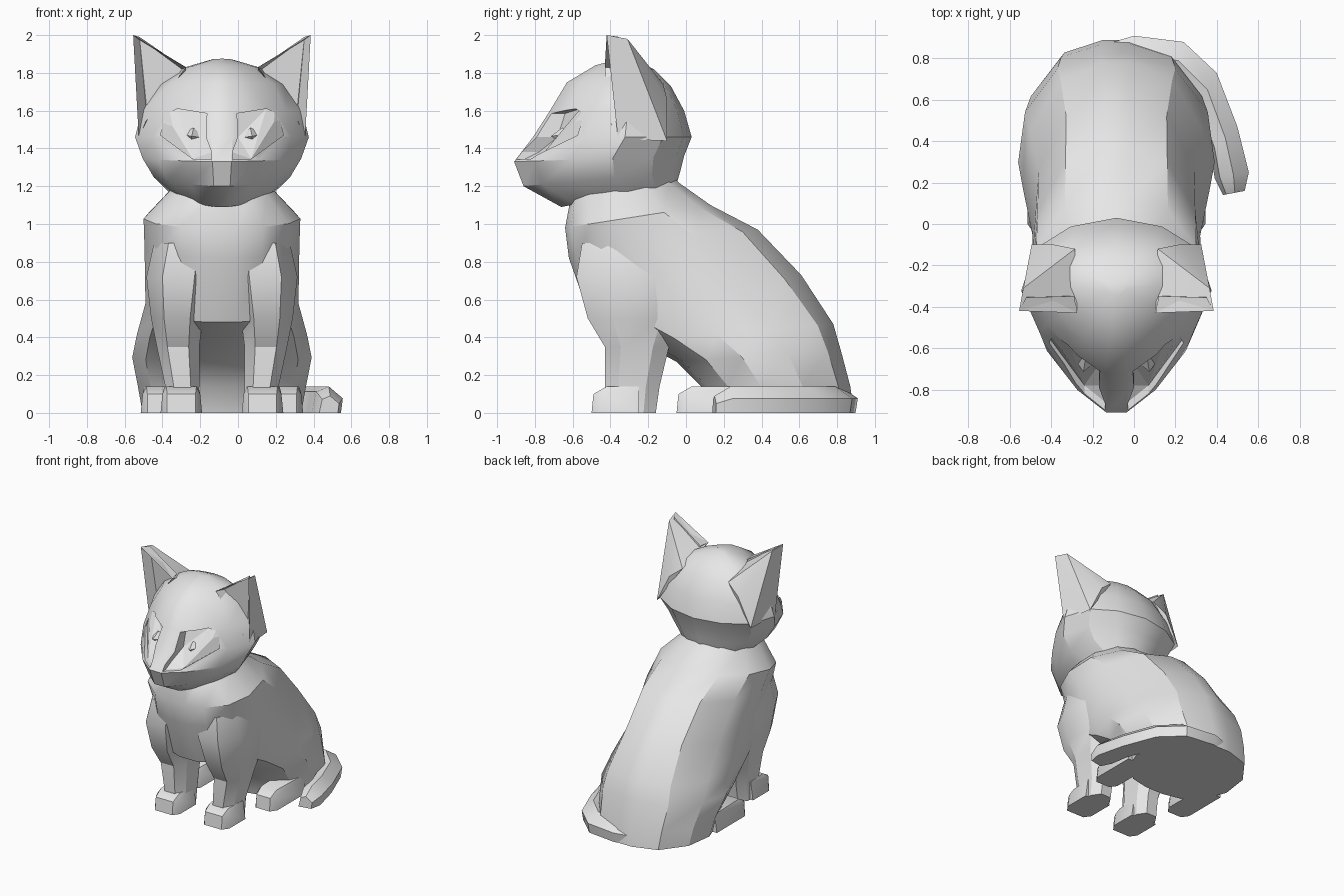
import bpy, bmesh, math

if "Cube" in bpy.data.objects:
    bpy.data.objects.remove(bpy.data.objects["Cube"])

CX = -0.085          # symmetry plane of the animal
grey = bpy.data.materials.new("plain grey")
grey.diffuse_color = (0.8, 0.8, 0.8, 1)
grey.use_nodes = True
grey.node_tree.nodes["Principled BSDF"].inputs["Base Color"].default_value = grey.diffuse_color


def activate(ob):
    bpy.ops.object.select_all(action='DESELECT')
    ob.select_set(True)
    bpy.context.view_layer.objects.active = ob


def finish(name, bm, mirror=False, x=CX, smooth=True):
    bmesh.ops.recalc_face_normals(bm, faces=bm.faces)
    me = bpy.data.meshes.new(name)
    bm.to_mesh(me)
    bm.free()
    me.materials.append(grey)
    ob = bpy.data.objects.new(name, me)
    bpy.context.collection.objects.link(ob)
    ob.location.x = x
    activate(ob)
    if smooth:
        bpy.ops.object.shade_smooth_by_angle(angle=math.radians(30))
    if mirror:
        ob.modifiers.new("mirror", 'MIRROR').use_mirror_merge = False
    return ob


def loft(rings):
    """Skin a list of equal rings and close both ends."""
    bm = bmesh.new()
    rows = [[bm.verts.new(p) for p in r] for r in rings]
    n = len(rows[0])
    for a, b in zip(rows, rows[1:]):
        for i in range(n):
            j = (i + 1) % n
            bm.faces.new((a[i], a[j], b[j], b[i]))
    bm.faces.new(rows[0])
    bm.faces.new(rows[-1])
    return bm


def hull(points):
    bm = bmesh.new()
    for p in points:
        bm.verts.new(p)
    bmesh.ops.convex_hull(bm, input=bm.verts)
    return bm


def slanted_ring(shape, fy, fz, by, bz, w):
    """Symmetric ring running from a front point to a back point."""
    half = [(u * w, fy + v * (by - fy), fz + v * (bz - fz)) for u, v in shape]
    return half + [(-x, y, z) for x, y, z in reversed(half) if x > 1e-6]


def box_ring(z, x0, x1, y0, y1):
    """Rectangle with clipped corners."""
    dx, dy = (x1 - x0) * .25, (y1 - y0) * .25
    return [(x0 + dx, y0, z), (x1 - dx, y0, z), (x1, y0 + dy, z), (x1, y1 - dy, z),
            (x1 - dx, y1, z), (x0 + dx, y1, z), (x0, y1 - dy, z), (x0, y0 + dy, z)]


# Torso: slanted rings from the seat up to the neck
body_shape = [(.18, 0), (.52, .04), (.85, .18), (1, .4), (.93, .68), (.6, .92), (.15, 1)]
torso = [(.12, 0, .89, 0, .42), (.08, .14, .87, .14, .445), (-.05, .27, .82, .33, .475),
         (-.25, .38, .78, .47, .45), (-.5, .48, .61, .73, .405), (-.62, .82, .38, .97, .41),
         (-.64, .98, .13, 1.10, .415), (-.61, 1.14, -.04, 1.22, .28), (-.5, 1.25, -.1, 1.28, .2)]
finish("torso", loft([slanted_ring(body_shape, *r) for r in torso]))

# Head: rings with a pointed muzzle
head_shape = [(.12, 0), (.45, .12), (.8, .33), (1, .58), (.86, .82), (.48, .95), (0, 1)]
skull = [(-.66, 1.09, -.05, 1.21, .27), (-.86, 1.2, -.03, 1.28, .36), (-.91, 1.33, -.01, 1.36, .42),
         (-.81, 1.46, .03, 1.46, .46), (-.72, 1.6, -.01, 1.6, .425), (-.63, 1.75, -.08, 1.73, .335),
         (-.48, 1.84, -.17, 1.82, .2), (-.35, 1.875, -.28, 1.87, .05)]
head = finish("head", loft([slanted_ring(head_shape, *r) for r in skull]))

# Eye sockets cut into the face
socket = [(.325, 1.47, -.55), (.30, 1.58, -.55), (.235, 1.61, -.56), (.08, 1.585, -.64),
          (.085, 1.46, -.68), (.055, 1.38, -.78), (.055, 1.34, -.86), (.155, 1.345, -.78)]
bm = loft([[(x, -1.2, z) for x, z, y in socket], [(x, y, z) for x, z, y in socket]])
bmesh.ops.triangulate(bm, faces=bm.faces)
bm.normal_update()
cutter = finish("socket_cutter", bm, mirror=True, smooth=False)
cutter.hide_render = True
cut = head.modifiers.new("sockets", 'BOOLEAN')
cut.operation, cut.solver, cut.object = 'DIFFERENCE', 'EXACT', cutter
activate(head)
bpy.ops.object.modifier_apply(modifier=cut.name)
bpy.data.objects.remove(cutter)

# Eyes
ex, ey, ez = .16, -.655, 1.465
finish("eyes", hull([(ex - .07, ey, ez - .01), (ex + .06, ey + .03, ez + .01), (ex - .01, ey, ez + .045),
                     (ex, ey, ez - .045), (ex, ey - .06, ez), (ex, ey + .06, ez)]), mirror=True)

# Ears: hull with a hollowed front face
tip, inner, outer = (.47, -.42, 2.0), (.19, -.43, 1.83), (.405, -.40, 1.54)
bm = hull([tip, (.45, -.31, 1.98), inner, outer, (.2, -.12, 1.74),
           (.44, -.36, 1.45), (.41, -.1, 1.44), (.3, -.1, 1.66)])
bmesh.ops.recalc_face_normals(bm, faces=bm.faces)
front = [f for f in bm.faces if f.normal.y < -.7]
bmesh.ops.inset_region(bm, faces=front, thickness=.02, depth=-.08)
finish("ears", bm, mirror=True)

# Front legs and paws
legs = [(0, .125, .30, -.42, -.16), (.14, .12, .30, -.43, -.14), (.35, .12, .345, -.43, -.09),
        (.5, .10, .375, -.52, .0), (.72, .06, .40, -.58, .05), (.9, .05, .36, -.55, 0)]
finish("front_legs", loft([box_ring(*r) for r in legs]), mirror=True)


def paw(x0, x1, y0, y1):
    d = .035
    return hull([(x0 + d, y0, 0), (x1 - d, y0, 0), (x0 + d, y0 + .01, .1), (x1 - d, y0 + .01, .1),
                 (x0, y0 + .05, 0), (x1, y0 + .05, 0), (x0 + .01, y0 + .06, .1), (x1 - .01, y0 + .06, .1),
                 (x0 + .03, y0 + .08, .14), (x1 - .03, y0 + .08, .14),
                 (x0, y1, 0), (x1, y1, 0), (x0 + .02, y1, .14), (x1 - .02, y1, .14)])


finish("front_paws", paw(.105, .325, -.5, -.25), mirror=True)
finish("hind_paws", paw(.24, .43, -.05, .35), mirror=True)

# Tail wrapped round the right side: outer xy, inner xy, height
tail = [(-.1, .88, -.1, .7, .13), (0, .91, 0, .7, .14), (.24, .88, .18, .68, .14),
        (.4, .73, .3, .55, .14), (.5, .47, .37, .35, .14), (.555, .25, .39, .22, .14),
        (.535, .16, .43, .14, .09)]


def tail_ring(ox, oy, ix, iy, h):
    section = [(.06, 0), (0, .55), (.45, 1), (.85, .8), (1, 0)]
    return [(ox + t * (ix - ox), oy + t * (iy - oy), h * k) for t, k in section]


finish("tail", loft([tail_ring(*r) for r in tail]), x=0)
